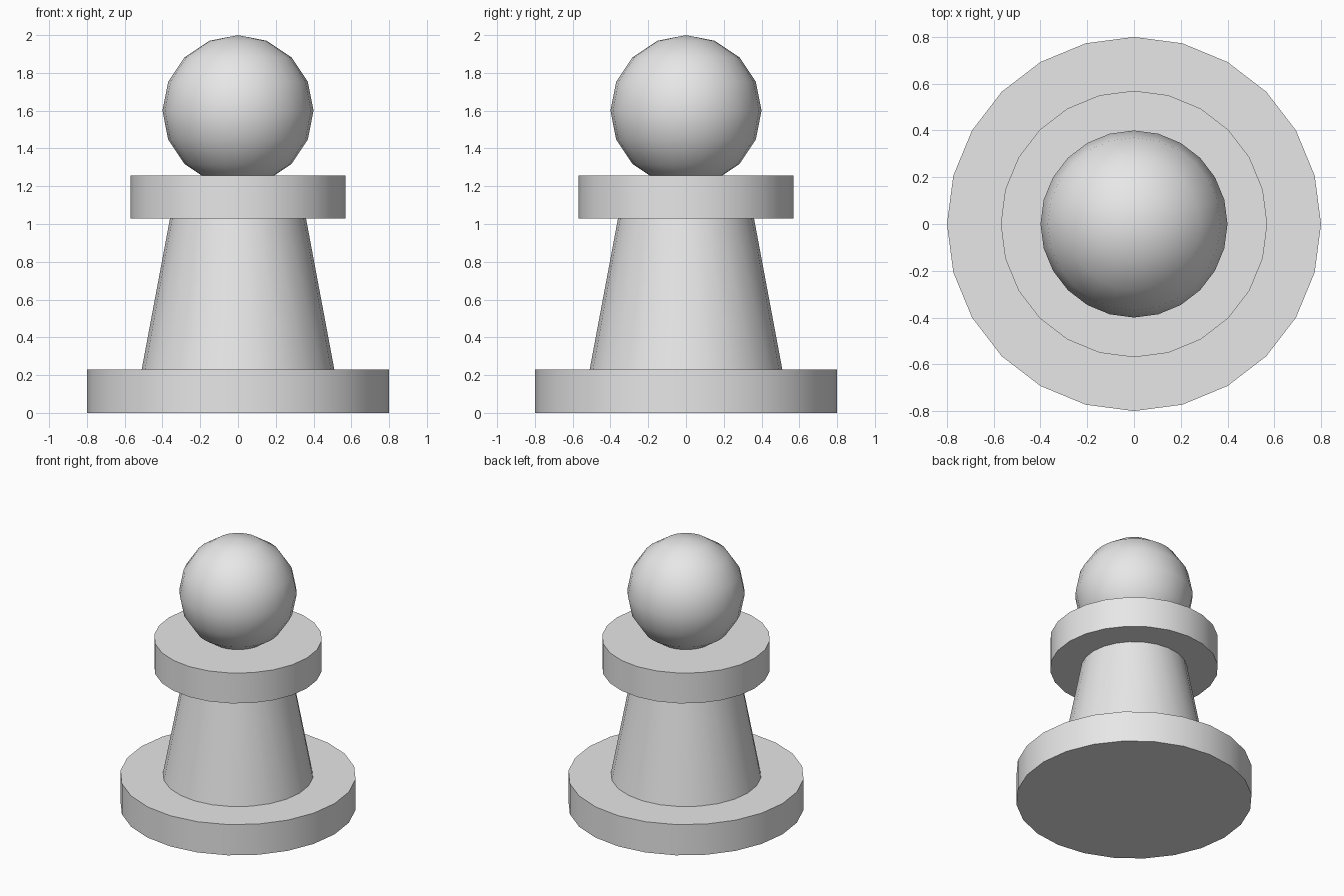
import bpy
import math

cube = bpy.data.objects.get("Cube")
if cube:
    bpy.data.objects.remove(cube, do_unlink=True)

SIDES = 24

grey = bpy.data.materials.new("light_grey")
grey.use_nodes = True
grey.diffuse_color = (0.8, 0.8, 0.8, 1)
grey.node_tree.nodes["Principled BSDF"].inputs["Base Color"].default_value = (0.8, 0.8, 0.8, 1)


def finish(name):
    """Name, colour and smooth the newest part, keeping its rims sharp."""
    part = bpy.context.object
    part.name = name
    part.data.materials.append(grey)
    bpy.ops.object.shade_smooth_by_angle(angle=math.radians(35))


def turned(name, bottom_radius, top_radius, bottom, top):
    bpy.ops.mesh.primitive_cone_add(
        vertices=SIDES, radius1=bottom_radius, radius2=top_radius,
        depth=top - bottom, location=(0, 0, (bottom + top) / 2))
    finish(name)


# Stacked discs and tapered stem
turned("base", 0.8, 0.8, 0, 0.23)
turned("stem", 0.51, 0.36, 0.23, 1.03)
turned("collar", 0.57, 0.57, 1.03, 1.257)

# Ball head, sunk slightly into the collar
bpy.ops.mesh.primitive_uv_sphere_add(
    segments=SIDES, ring_count=8, radius=0.4, location=(0, 0, 1.6))
finish("head")
